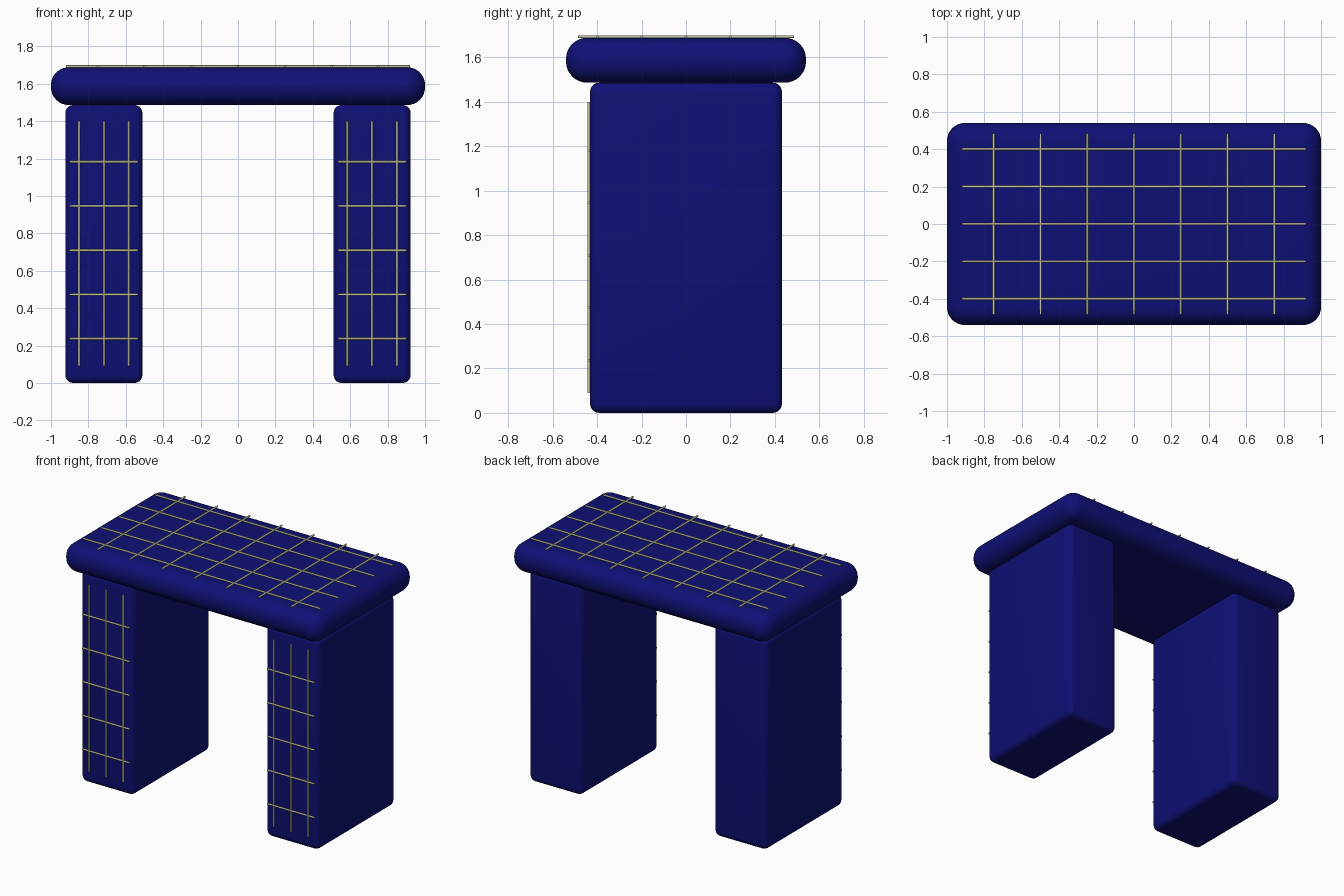
import bpy
from math import radians
from mathutils import Vector

cube = bpy.data.objects.get("Cube")
if cube:
    bpy.data.objects.remove(cube, do_unlink=True)


def make_material(name, color):
    mat = bpy.data.materials.new(name)
    mat.use_nodes = True
    mat.diffuse_color = color
    mat.node_tree.nodes["Principled BSDF"].inputs["Base Color"].default_value = color
    return mat


navy = make_material("navy blue", (0.005, 0.005, 0.18, 1))
pale_gold = make_material("pale gold", (0.6, 0.6, 0.4, 1))


def rounded_box(name, center, size, radius, segments):
    bpy.ops.mesh.primitive_cube_add(size=1, location=center)
    obj = bpy.context.object
    obj.name = name
    obj.scale = size
    bpy.ops.object.transform_apply(location=False, rotation=False, scale=True)
    bevel = obj.modifiers.new("rounded edges", 'BEVEL')
    bevel.width = radius
    bevel.segments = segments
    bpy.ops.object.modifier_apply(modifier=bevel.name)
    bpy.ops.object.shade_smooth_by_angle(angle=radians(40))
    obj.data.materials.append(navy)
    return obj


def rod(name, start, end, radius=0.006):
    start, end = Vector(start), Vector(end)
    axis = end - start
    bpy.ops.mesh.primitive_cylinder_add(
        vertices=12, radius=radius, depth=axis.length, location=(start + end) / 2,
        rotation=axis.to_track_quat('Z', 'Y').to_euler())
    obj = bpy.context.object
    obj.name = name
    bpy.ops.object.shade_smooth_by_angle(angle=radians(40))
    obj.data.materials.append(pale_gold)


# Table top: thick slab with fully rounded rim
rounded_box("table_top", (0, 0, 1.587), (2, 1.08, 0.202), 0.095, 8)

# Grid of rods on the table top
TOP_Z = 1.693
for i in range(-2, 3):
    rod("top_long_rod", (-0.92, i * 0.2, TOP_Z), (0.92, i * 0.2, TOP_Z))
for i in range(-3, 4):
    rod("top_cross_rod", (i * 0.25, -0.485, TOP_Z), (i * 0.25, 0.485, TOP_Z))

# Two slab legs, each with a grid of rods on the front
FRONT_Y = -0.438
for side, sign in (("left", 1), ("right", -1)):
    x = sign * 0.717
    rounded_box(side + "_leg", (x, 0, 0.743), (0.412, 0.864, 1.486), 0.042, 5)
    for i in (-1, 0, 1):
        rod(side + "_leg_upright_rod", (x + i * 0.133, FRONT_Y, 0.09),
            (x + i * 0.133, FRONT_Y, 1.4))
    for i in range(1, 6):
        z = i * 0.2365
        rod(side + "_leg_cross_rod", (x - 0.183, FRONT_Y, z), (x + 0.183, FRONT_Y, z))
